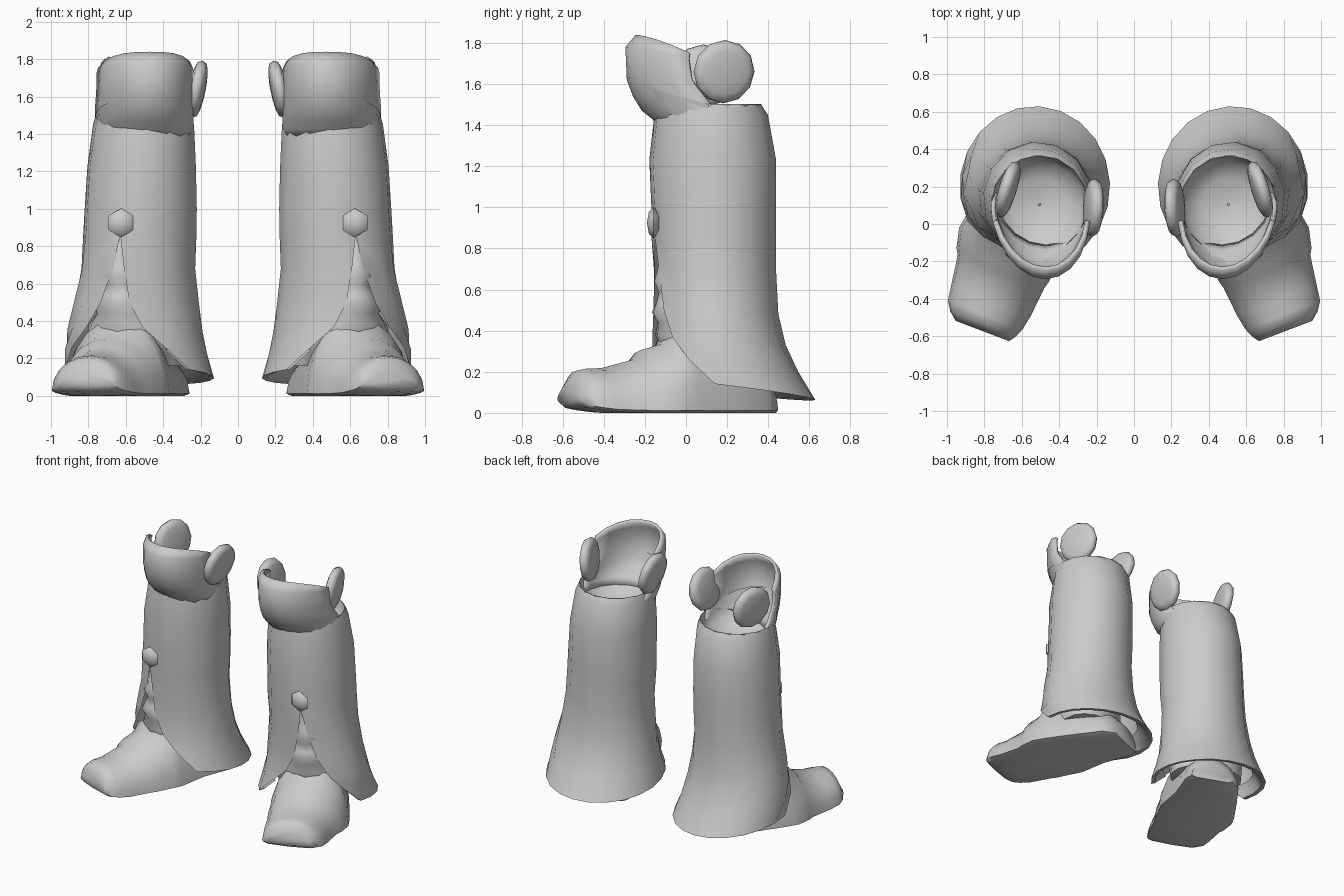
import bpy, bmesh, math
from mathutils import Vector, Matrix

if "Cube" in bpy.data.objects:
    bpy.data.objects.remove(bpy.data.objects["Cube"])

grey = bpy.data.materials.new("plain_grey")
grey.diffuse_color = (0.6, 0.6, 0.6, 1)
grey.use_nodes = True
grey.node_tree.nodes["Principled BSDF"].inputs["Base Color"].default_value = grey.diffuse_color


def finish(name, bm, thickness=0.0, closed=False, sharp=50):
    """Turn a bmesh into a smooth object mirrored to both feet."""
    bmesh.ops.remove_doubles(bm, verts=bm.verts, dist=0.0005)
    if closed:
        bmesh.ops.recalc_face_normals(bm, faces=bm.faces)
    me = bpy.data.meshes.new(name)
    bm.to_mesh(me)
    bm.free()
    me.materials.append(grey)
    ob = bpy.data.objects.new(name, me)
    bpy.context.collection.objects.link(ob)
    bpy.ops.object.select_all(action='DESELECT')
    bpy.context.view_layer.objects.active = ob
    ob.select_set(True)
    bpy.ops.object.shade_smooth_by_angle(angle=math.radians(sharp))
    if thickness:
        s = ob.modifiers.new("thickness", 'SOLIDIFY')
        s.thickness, s.offset = thickness, -1
    m = ob.modifiers.new("other_foot", 'MIRROR')
    m.use_mirror_merge = False
    return ob


def loft(rows, wrap=False, caps=False):
    """Skin a list of equal-length point rows."""
    bm = bmesh.new()
    vs = [[bm.verts.new(p) for p in r] for r in rows]
    n = len(rows[0])
    for a, b in zip(vs, vs[1:]):
        for i in range(n if wrap else n - 1):
            j = (i + 1) % n
            bm.faces.new((a[i], b[i], b[j], a[j]))
    if caps:
        bm.faces.new(vs[0])
        bm.faces.new(vs[-1][::-1])
    return bm


def oval(cx, cy, ax, ay, a, z):
    return (cx + ax * math.sin(a), cy - ay * math.cos(a), z)


# Shaft: wraps the leg, splits open at the front, flares into a skirt, hem turned under
SPLIT = math.radians(20)
shaft = [  # z, centre x, centre y, half width, half depth, split half angle, drop at back
    (1.50, .505, .105, .258, .262, 0, 0),
    (1.45, .505, .120, .272, .280, 0, 0),
    (1.23, .515, .130, .292, .310, 0, 0),
    (1.00, .520, .135, .302, .305, 0, 0),
    (0.86, .525, .135, .305, .305, 0, 0),
    (0.68, .535, .140, .307, .300, 6, 0),
    (0.50, .545, .145, .337, .305, 14, .02),
    (0.37, .550, .160, .362, .325, 26, .04),
    (0.27, .545, .175, .382, .370, 44, .07),
    (0.17, .530, .200, .402, .430, 62, .11),
    (0.17, .530, .195, .375, .395, 62, .10),
    (0.26, .540, .175, .335, .315, 46, .07),
]
N = 14
rows = []
for k, (z, cx, cy, ax, ay, gap, drop) in enumerate(shaft):
    g = math.radians(gap)
    row = []
    for i in range(N + 1):
        f = g + (2 * math.pi - 2 * g) * i / N
        dip = (.07, .04)[k] * max(0, math.cos(SPLIT + f)) if k < 2 else 0
        row.append(oval(cx, cy, ax, ay, SPLIT + f, z - dip - drop * (1 - math.cos(f)) / 2))
    rows.append(row)
finish("boot_shaft", loft(rows))

# Lining: bowl closing the inside of the shaft, lapping up behind the knee cup
rows = []
for z, s, front, lift in ((1.502, 1, .350, .10), (1.45, .97, .315, .05), (1.39, .88, .25, .02),
                          (1.34, .55, .14, 0), (1.33, .02, .01, 0)):
    row = []
    for i in range(16):
        a = 2 * math.pi * i / 16
        c = math.cos(a)
        row.append(oval(.505, .105, .258 * s, front if c > 0 else .262 * s, a,
                        z + lift * max(0, c)))
    rows.append(row)
bm = loft(rows, wrap=True)
bmesh.ops.reverse_faces(bm, faces=bm.faces)
finish("shaft_lining", bm, sharp=70)

# Knee cup: flared guard rising at the front
cup = [  # z, centre y, half width, half depth, half angle
    (1.84, .10, .262, .345, 76), (1.78, .10, .267, .395, 77), (1.62, .10, .267, .388, 79),
    (1.54, .10, .264, .358, 88), (1.47, .10, .264, .315, 98), (1.425, .11, .262, .268, 104),
    (1.38, .12, .250, .250, 106),
]
rows = []
for k, (z, cy, ax, ay, half) in enumerate(cup):
    row = []
    for i in range(11):
        a = math.radians(half) * (i / 5 - 1)
        fall = (.085, .05)[k] * ((1 - math.cos(a)) / .75) ** 1.4 if k < 2 else 0
        x, y, z2 = oval(.502, cy, ax, ay, a, z - fall)
        row.append((x - .03 * max(0, math.cos(a)), y, z2))
    rows.append(row)
finish("knee_cup", loft(rows), 0.022, sharp=70)

# Side discs on the knee: blunt flattened low-poly balls
for name, pos, turn, tilt in (("inner_disc", (.218, .087, 1.64), 3, -11),
                              ("outer_disc", (.675, .185, 1.66), 17, 6)):
    bm = bmesh.new()
    bmesh.ops.create_uvsphere(bm, u_segments=12, v_segments=8, radius=1)
    for v in bm.verts:
        v.co.z = math.copysign(abs(v.co.z) ** .6, v.co.z)
    # pole points sideways
    mat = (Matrix.Translation(pos) @ Matrix.Rotation(math.radians(turn), 4, 'Z')
           @ Matrix.Rotation(math.radians(tilt), 4, 'Y')
           @ Matrix.Diagonal((.044, .155, .155, 1)) @ Matrix.Rotation(math.pi / 2, 4, 'Y'))
    bmesh.ops.transform(bm, matrix=mat, verts=bm.verts)
    finish(name, bm, closed=True, sharp=75)

# Button: six-sided stud above the split
bm = bmesh.new()
bmesh.ops.create_uvsphere(bm, u_segments=6, v_segments=4, radius=1)
mat = (Matrix.Translation((.625, -.157, .925)) @ Matrix.Diagonal((.077, .033, .077, 1))
       @ Matrix.Rotation(math.pi / 2, 4, 'X'))
bmesh.ops.transform(bm, matrix=mat, verts=bm.verts)
finish("front_button", bm, closed=True, sharp=70)

# Foot frame: turned outward from the heel
heel = Vector((.42, .42, 0))
ahead = Vector((.355, -.935, 0))
side = Vector((.935, .355, 0))

# Tongue: folded ankle showing through the split
folds = [(.88, .05, .585), (.78, .10, .595), (.69, .13, .605), (.64, .17, .622), (.59, .15, .597),
         (.54, .18, .608), (.49, .22, .628), (.44, .20, .60), (.38, .25, .605), (.30, .27, .57),
         (.16, .26, .50)]
rows = []
for z, w, front in folds:
    row = []
    for i in range(16):
        a = 2 * math.pi * i / 16
        c = math.cos(a)
        reach = (front - .28 if c > 0 else .19) * c
        p = heel + ahead * (.28 + reach) + side * (.02 + w * math.sin(a))
        row.append((p.x, p.y, z))
    rows.append(row)
finish("ankle_tongue", loft(rows, wrap=True, caps=True), closed=True, sharp=75)

# Foot: arched sections from heel to toe
sections = [  # distance from heel, inner side, outer side, top, bottom
    (.02, -.18, .13, .14, 0), (.09, -.205, .20, .22, 0), (.30, -.205, .26, .36, 0),
    (.50, -.245, .31, .43, 0), (.56, -.24, .32, .41, 0), (.595, -.235, .325, .335, 0),
    (.70, -.225, .30, .305, 0), (.735, -.215, .28, .26, 0), (.90, -.20, .255, .218, .005),
    (.98, -.185, .243, .215, .015), (1.03, -.165, .21, .205, .025), (1.066, -.14, .165, .12, .05),
]
rows = []
for d, lo, hi, top, bot in sections:
    mid, half, edge = (lo + hi) / 2, (hi - lo) / 2, min(.012, (top - bot) * .2)
    profile = [(math.cos(math.pi * i / 10), bot + edge + (top - bot - edge)
                * math.sin(math.pi * i / 10)) for i in range(11)]
    profile += [(-.8, bot), (0, bot - min(bot, .005)), (.8, bot)]
    row = []
    for u, z in profile:
        p = heel + ahead * d + side * (mid + half * u)
        row.append((p.x, p.y, z))
    rows.append(row)
finish("foot", loft(rows, wrap=True, caps=True), closed=True, sharp=60)
